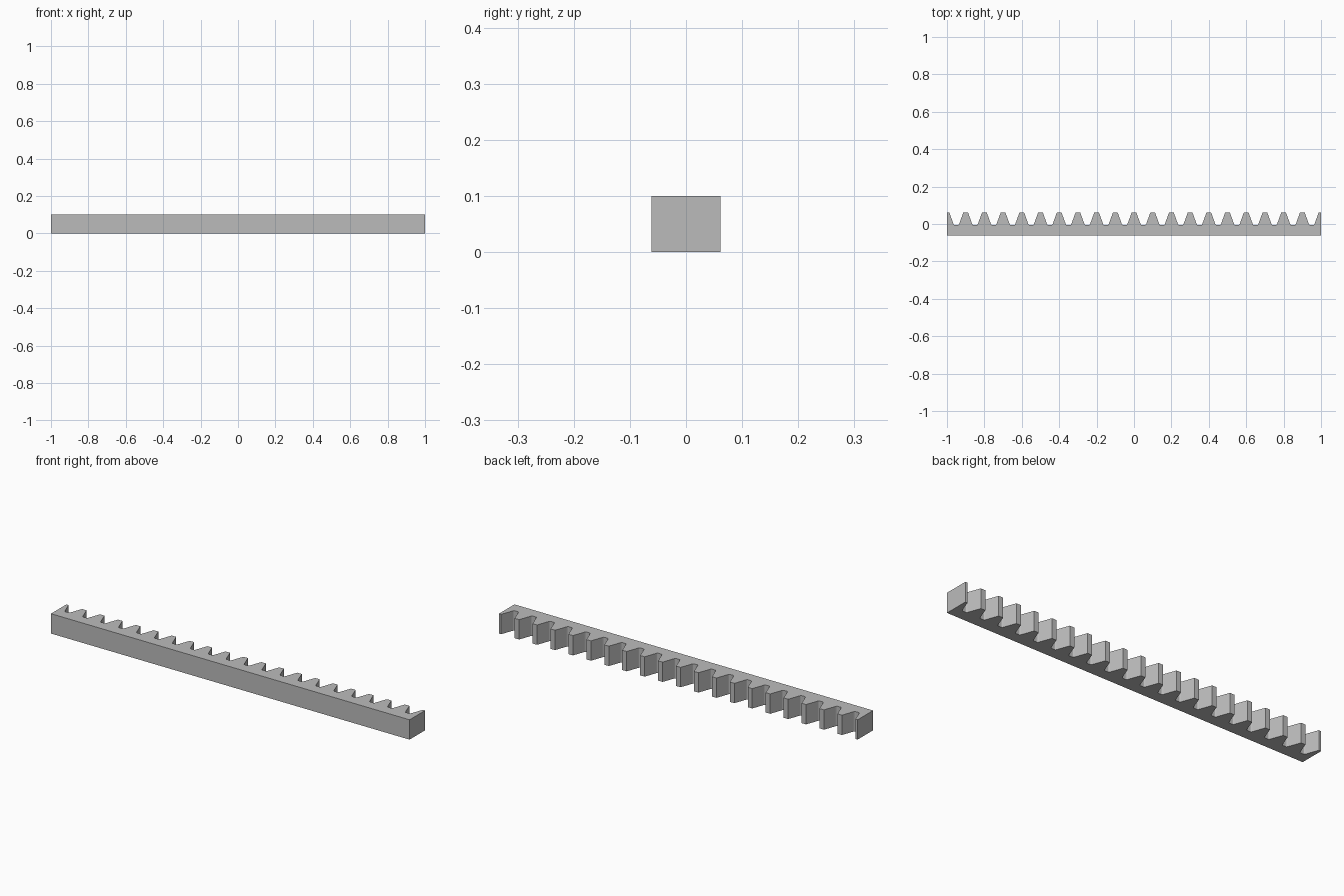
import bpy, bmesh, math

cube = bpy.data.objects.get("Cube")
if cube:
    bpy.data.objects.remove(cube, do_unlink=True)

LENGTH, HALF_DEPTH, HEIGHT = 2.0, 0.0615, 0.1
TEETH = 20
PITCH = LENGTH / TEETH
ROOT_Y, TIP_HALF = -0.006, 0.0125
SLOPE = math.tan(math.radians(20))


def flank_x(y):
    """Half width of a tooth at depth y."""
    return TIP_HALF + (HALF_DEPTH - y) * SLOPE


# One tooth flank, tip to valley, with a small root fillet
flank = [(TIP_HALF, HALF_DEPTH)]
start, end = ROOT_Y + 0.006, flank_x(ROOT_Y) + 0.005
for i in range(4):
    t = i / 3
    x = (1 - t) ** 2 * flank_x(start) + 2 * t * (1 - t) * flank_x(ROOT_Y) + t * t * end
    flank.append((x, (1 - t) ** 2 * start + (1 - (1 - t) ** 2) * ROOT_Y))

# Outline of the rack: half teeth at both ends, whole teeth between
outline = [(-1, -HALF_DEPTH), (-1, HALF_DEPTH)]
for i in range(TEETH):
    left = -LENGTH / 2 + i * PITCH
    outline += [(left + x, y) for x, y in flank]
    outline += [(left + PITCH - x, y) for x, y in reversed(flank)]
outline += [(1, HALF_DEPTH), (1, -HALF_DEPTH)]

# Extrude the outline upward
bm = bmesh.new()
base = bm.faces.new([bm.verts.new((x, y, 0)) for x, y in outline])
grown = bmesh.ops.extrude_face_region(bm, geom=[base], use_keep_orig=True)
top = [v for v in grown["geom"] if isinstance(v, bmesh.types.BMVert)]
bmesh.ops.translate(bm, verts=top, vec=(0, 0, HEIGHT))
bmesh.ops.recalc_face_normals(bm, faces=bm.faces[:])
mesh = bpy.data.meshes.new("gear_rack")
bm.to_mesh(mesh)
bm.free()

# Plain grey metal
grey = bpy.data.materials.new("grey")
grey.use_nodes = True
colour = (0.5, 0.5, 0.5, 1)
grey.diffuse_color = colour
grey.node_tree.nodes["Principled BSDF"].inputs["Base Color"].default_value = colour
mesh.materials.append(grey)

rack = bpy.data.objects.new("gear_rack", mesh)
bpy.context.collection.objects.link(rack)
